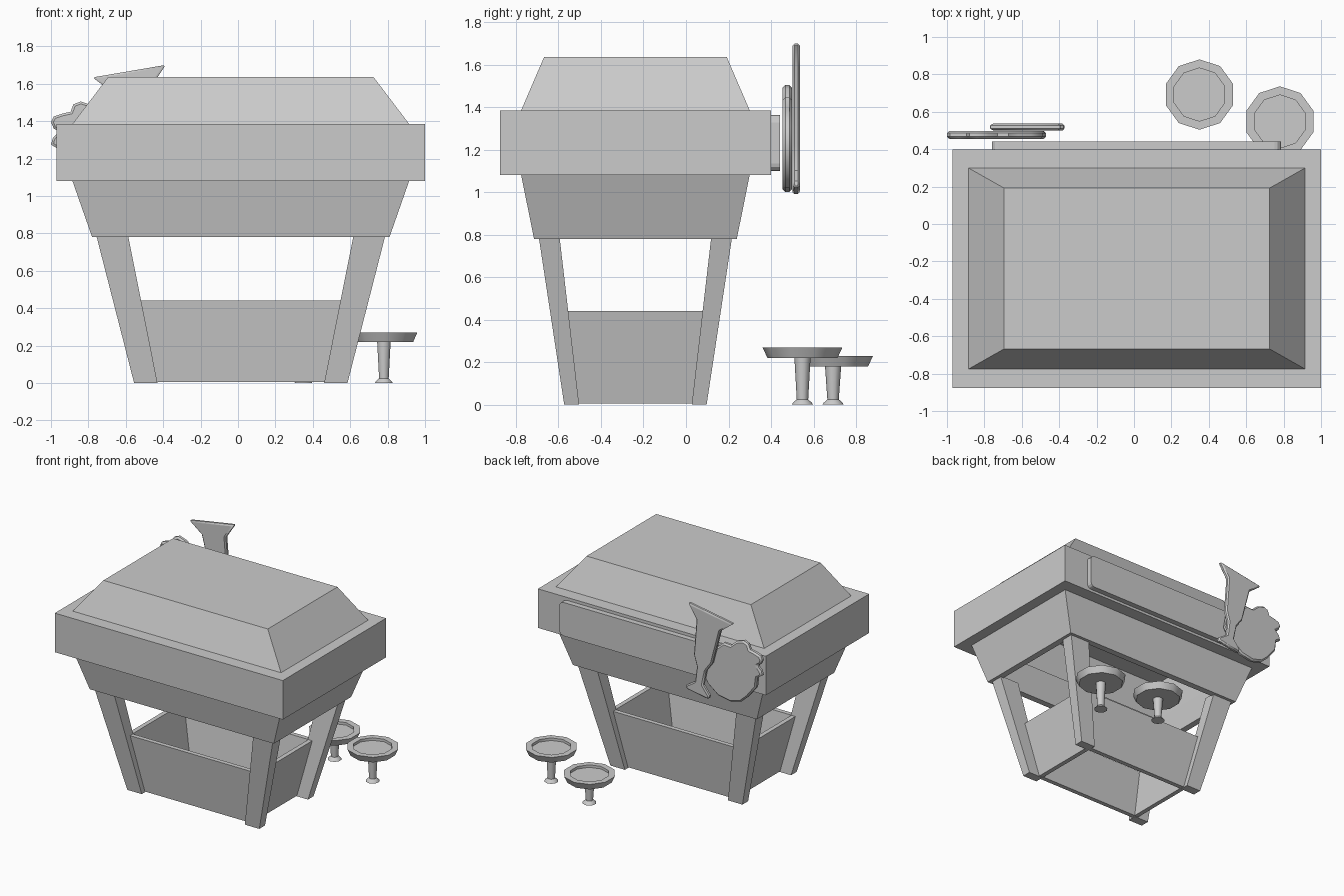
import bpy, bmesh, math

if "Cube" in bpy.data.objects:
    bpy.data.objects.remove(bpy.data.objects["Cube"])

CX, CY = 0.015, -0.238   # centre of the kiosk body


def loft(name, rings, cyclic=False):
    """Skin a list of equal-length point rings; cap the ends unless cyclic."""
    bm = bmesh.new()
    vs = [[bm.verts.new(p) for p in r] for r in rings]
    n = len(rings[0])
    pairs = list(zip(vs, vs[1:]))
    if cyclic:
        pairs.append((vs[-1], vs[0]))
    else:
        bm.faces.new(vs[0])
        bm.faces.new(vs[-1])
    for a, b in pairs:
        for i in range(n):
            j = (i + 1) % n
            bm.faces.new((a[i], a[j], b[j], b[i]))
    bmesh.ops.recalc_face_normals(bm, faces=bm.faces)
    me = bpy.data.meshes.new(name)
    bm.to_mesh(me)
    bm.free()
    ob = bpy.data.objects.new(name, me)
    bpy.context.collection.objects.link(ob)
    return ob


def smooth(ob, angle):
    bpy.ops.object.select_all(action='DESELECT')
    ob.select_set(True)
    bpy.context.view_layer.objects.active = ob
    bpy.ops.object.shade_smooth_by_angle(angle=math.radians(angle))


def rect(hx, hy, z, cx=CX, cy=CY):
    return [(cx + sx * hx, cy + sy * hy, z)
            for sx, sy in ((-1, -1), (1, -1), (1, 1), (-1, 1))]


def frame(name, bottom, top, z0, z1, t):
    """Sloping four-sided wall, open above and below."""
    loft(name, [rect(*bottom, z0), rect(*top, z1),
                rect(top[0] - t, top[1] - t, z1),
                rect(bottom[0] - t, bottom[1] - t, z0)], cyclic=True)


def slab(name, outline, y0, y1, width):
    """Flat cut-out: an x-z outline given thickness along y, edges eased."""
    ob = loft(name, [[(x, y, z) for x, z in outline] for y in (y0, y1)])
    m = ob.modifiers.new("Bevel", 'BEVEL')
    m.width, m.segments = width, 1
    m.limit_method, m.angle_limit = 'ANGLE', math.radians(75)
    smooth(ob, 40)


# Roof, wide hollow eave and sloping upper wall
loft("roof", [rect(0.9, 0.5375, 1.385), rect(0.71, 0.43, 1.635)])
frame("eave", (0.985, 0.6375), (0.985, 0.6375), 1.08, 1.385, 0.13)
frame("upper_wall", (0.795, 0.477), (0.9, 0.5375), 0.78, 1.08, 0.05)

# Four splayed, tapered legs
for sx, side in ((-1, "left"), (1, "right")):
    for sy, end in ((-1, "front"), (1, "back")):
        loft(f"{end}_{side}_leg", [
            rect(0.0625, 0.035, 0, CX + sx * 0.508, CY + sy * 0.3),
            rect(0.085, 0.049, 0.79, CX + sx * 0.688, CY + sy * 0.406)])

# Low counter walls, set in flush with the inner sides of the legs
frame("counter_walls", (0.475, 0.295), (0.572, 0.353), 0.005, 0.44, 0.035)

# Blank sign board on the back, with rounded corners
board = [(-0.76, 1.1), (0.785, 1.1), (0.785, 1.362), (-0.76, 1.362)]
outline = []
for (x, z), a0 in zip(board, (180, 270, 0, 90)):
    r = 0.035
    ox = x + (r if x < 0 else -r)
    oz = z + (r if z < 1.2 else -r)
    for k in range(4):
        a = math.radians(a0 + 30 * k)
        outline.append((ox + r * math.cos(a), oz + r * math.sin(a)))
loft("sign_board", [[(x, y, z) for x, z in outline] for y in (0.39, 0.442)])

# Scalloped flat cut-out behind the glass
slab("fruit_cutout", [
    (-0.955, 1.345), (-0.99, 1.31), (-1.0, 1.275), (-0.96, 1.25), (-0.95, 1.17),
    (-0.88, 1.08), (-0.82, 1.025), (-0.73, 1.0), (-0.62, 1.02), (-0.53, 1.09),
    (-0.47, 1.2), (-0.49, 1.31), (-0.55, 1.38), (-0.62, 1.4), (-0.67, 1.445),
    (-0.73, 1.44), (-0.78, 1.485), (-0.84, 1.505), (-0.88, 1.49), (-0.895, 1.45),
    (-0.94, 1.44), (-0.985, 1.425), (-1.0, 1.395), (-0.985, 1.36)],
    0.455, 0.498, 0.012)

# Tilted drinking-glass cut-out
half = [(0.198, 0), (0.105, 0.1), (0.08, 0.38), (0.04, 0.46), (0.035, 0.58),
        (0.1, 0.64), (0.1, 0.67)]
pts = [(-w, -d) for w, d in half] + [(w, -d) for w, d in reversed(half)]
ca, sa = math.cos(math.radians(9.7)), math.sin(math.radians(9.7))
slab("glass_cutout", [(-0.582 + x * ca - z * sa, 1.667 + x * sa + z * ca)
                      for x, z in pts], 0.5, 0.537, 0.01)


# Ten-sided stools: dished seat on a tapered post with flared foot
def decagon(x, y, r, z):
    return [(x + r * math.sin(k * math.pi / 5), y + r * math.cos(k * math.pi / 5), z)
            for k in range(10)]


for i, (x, y, h) in enumerate(((0.35, 0.692, 0.23), (0.78, 0.548, 0.27)), 1):
    seat = loft(f"stool_seat_{i}", [decagon(x, y, r, z) for r, z in (
        (0.165, h - 0.05), (0.188, h), (0.142, h), (0.142, h - 0.02))])
    post = loft(f"stool_post_{i}", [decagon(x, y, r, z) for r, z in (
        (0.05, 0), (0.045, 0.008), (0.027, 0.025), (0.038, h - 0.048))])
    smooth(seat, 40)
    smooth(post, 40)
